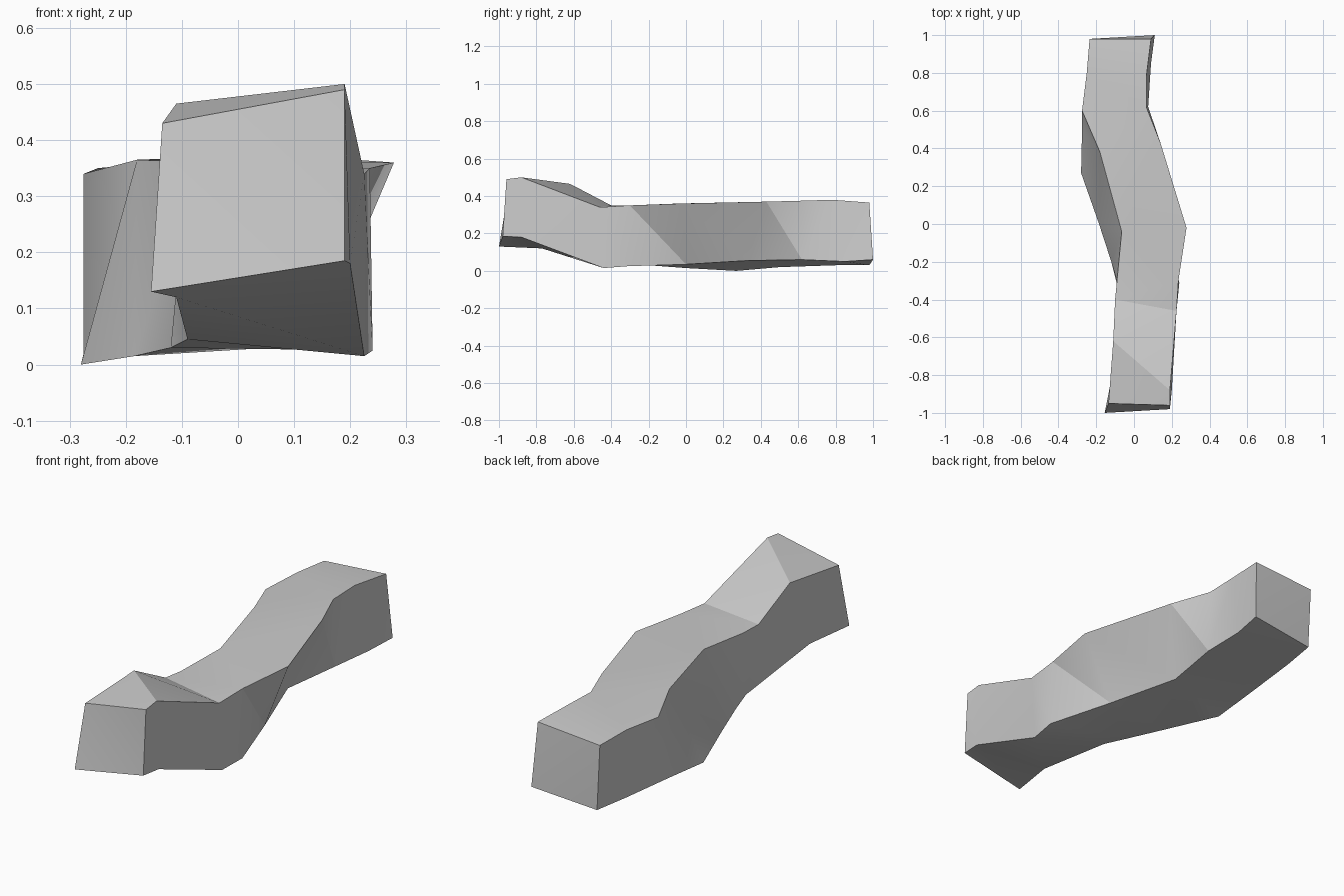
import bpy
import bmesh
import math

default_cube = bpy.data.objects.get("Cube")
if default_cube:
    bpy.data.objects.remove(default_cube, do_unlink=True)


def make_material(name, colour):
    material = bpy.data.materials.new(name)
    material.use_nodes = True
    material.diffuse_color = colour
    shader = next(n for n in material.node_tree.nodes if n.type == "BSDF_PRINCIPLED")
    shader.inputs["Base Color"].default_value = colour
    return material


def loft_edges(name, edges, material):
    """Skin neighbouring long edges together and close both ends."""
    bm = bmesh.new()
    strands = [[bm.verts.new(point) for point in edge] for edge in edges]
    for strand, neighbour in zip(strands, strands[1:] + strands[:1]):
        for i in range(len(strand) - 1):
            bm.faces.new((strand[i], strand[i + 1], neighbour[i + 1], neighbour[i]))
    bm.faces.new([strand[0] for strand in strands])
    bm.faces.new([strand[-1] for strand in reversed(strands)])
    # Split the twisted sides into clean flat facets
    bmesh.ops.triangulate(bm, faces=bm.faces[:], quad_method="BEAUTY")
    bmesh.ops.recalc_face_normals(bm, faces=bm.faces[:])
    mesh = bpy.data.meshes.new(name)
    bm.to_mesh(mesh)
    bm.free()
    mesh.materials.append(material)
    obj = bpy.data.objects.new(name, mesh)
    bpy.context.collection.objects.link(obj)
    return obj


# The four long corner edges of the crooked beam, from front to back
top_right = [(-.135, -.95, .43), (-.11, -.62, .465), (-.1, -.4, .35),
             (-.09, -.3, .345), (-.065, -.04, .36), (-.18, .38, .365),
             (-.275, .6, .34), (-.25, .8, .35), (-.235, .98, .34)]
top_left = [(.19, -.96, .49), (.19, -.88, .5), (.225, -.46, .34),
            (.235, -.3, .35), (.278, -.02, .36), (.14, .43, .37),
            (.065, .62, .375), (.065, .78, .38), (.09, .98, .365)]
bottom_left = [(.19, -.98, .185), (.2, -.88, .18), (.225, -.44, .015),
               (.24, -.31, .025), (.14, 0, .035), (.03, .33, .055),
               (.075, .62, .06), (.09, .85, .05), (.11, 1, .06)]
bottom_right = [(-.155, -1, .13), (-.11, -.77, .12), (-.09, -.32, .045),
                (-.12, -.2, .03), (-.185, 0, .015), (-.28, .27, 0),
                (-.275, .5, .02), (-.25, .8, .03), (-.22, .98, .03)]

grey = make_material("light grey", (.6, .6, .6, 1))
beam = loft_edges("crooked_beam", [top_right, top_left, bottom_left, bottom_right], grey)

# Soften the shallow facets but keep the corner edges crisp
bpy.ops.object.select_all(action="DESELECT")
beam.select_set(True)
bpy.context.view_layer.objects.active = beam
bpy.ops.object.shade_smooth_by_angle(angle=math.radians(30))
